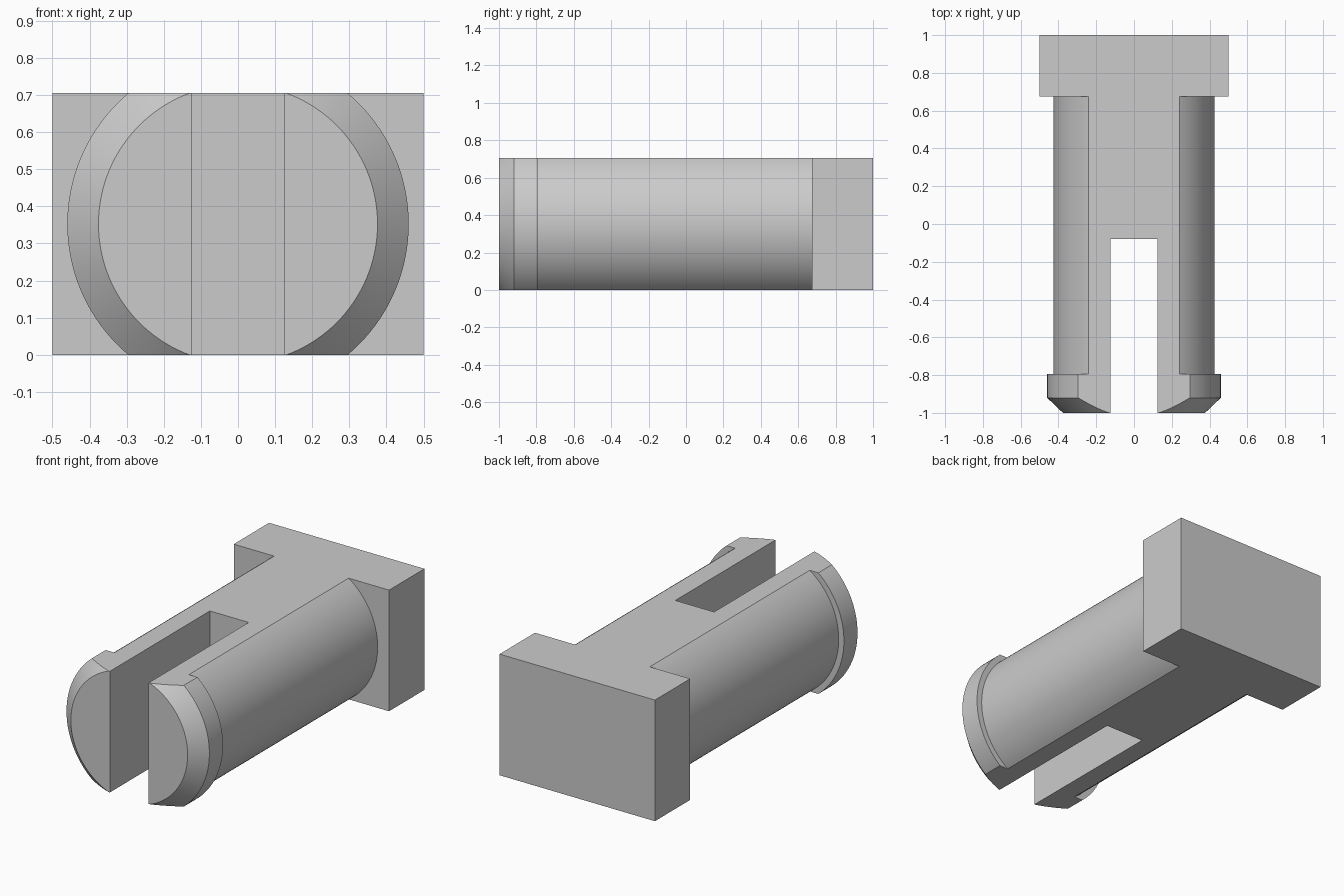
import bpy, bmesh, math
from mathutils import Matrix, Vector

cube = bpy.data.objects.get("Cube")
if cube:
    bpy.data.objects.remove(cube, do_unlink=True)

HEIGHT = 0.705
MID = HEIGHT / 2
SEGMENTS = 128

grey = bpy.data.materials.new("light_grey")
grey.use_nodes = True
colour = (0.6, 0.6, 0.6, 1)
grey.diffuse_color = colour
grey.node_tree.nodes["Principled BSDF"].inputs["Base Color"].default_value = colour


def make_object(name, bm):
    bmesh.ops.recalc_face_normals(bm, faces=bm.faces)
    mesh = bpy.data.meshes.new(name)
    bm.to_mesh(mesh)
    bm.free()
    mesh.materials.append(grey)
    obj = bpy.data.objects.new(name, mesh)
    bpy.context.collection.objects.link(obj)
    return obj


def box(name, low, high):
    bm = bmesh.new()
    low, high = Vector(low), Vector(high)
    size = Matrix.Diagonal((high - low).to_4d())
    bmesh.ops.create_cube(bm, size=1, matrix=Matrix.Translation((low + high) / 2) @ size)
    return make_object(name, bm)


def lathe(name, profile):
    """Closed solid turned around the y axis at mid height."""
    bm = bmesh.new()
    rings = []
    for y, r in profile:
        angles = [math.tau * i / SEGMENTS for i in range(SEGMENTS)]
        rings.append([bm.verts.new((r * math.cos(a), y, MID + r * math.sin(a))) for a in angles])
    for a, b in zip(rings, rings[1:]):
        for i in range(SEGMENTS):
            j = (i + 1) % SEGMENTS
            bm.faces.new((a[i], a[j], b[j], b[i]))
    bm.faces.new(rings[0])
    bm.faces.new(rings[-1])
    return make_object(name, bm)


def combine(target, other, operation):
    mod = target.modifiers.new(operation.lower(), 'BOOLEAN')
    mod.operation, mod.object, mod.solver = operation, other, 'EXACT'
    bpy.context.view_layer.objects.active = target
    bpy.ops.object.modifier_apply(modifier=mod.name)
    bpy.data.objects.remove(other, do_unlink=True)


# Round shaft with chamfered snap rim, running into the head
pin = lathe("split_pin", [(-1, 0.376), (-0.92, 0.46), (-0.795, 0.46),
                          (-0.795, 0.4265), (0.85, 0.4265)])

# Rectangular head
combine(pin, box("head", (-0.5, 0.675, -0.3), (0.5, 1, 1)), 'UNION')

# Slot that splits the tip into two prongs
combine(pin, box("slot", (-0.125, -1.2, -0.5), (0.125, -0.08, 1.2)), 'DIFFERENCE')

# Flat top and bottom
combine(pin, box("flats", (-1, -1.5, 0), (1, 1.5, HEIGHT)), 'INTERSECT')

bpy.ops.object.select_all(action='DESELECT')
pin.select_set(True)
bpy.context.view_layer.objects.active = pin
bpy.ops.object.shade_smooth_by_angle(angle=math.radians(25))
